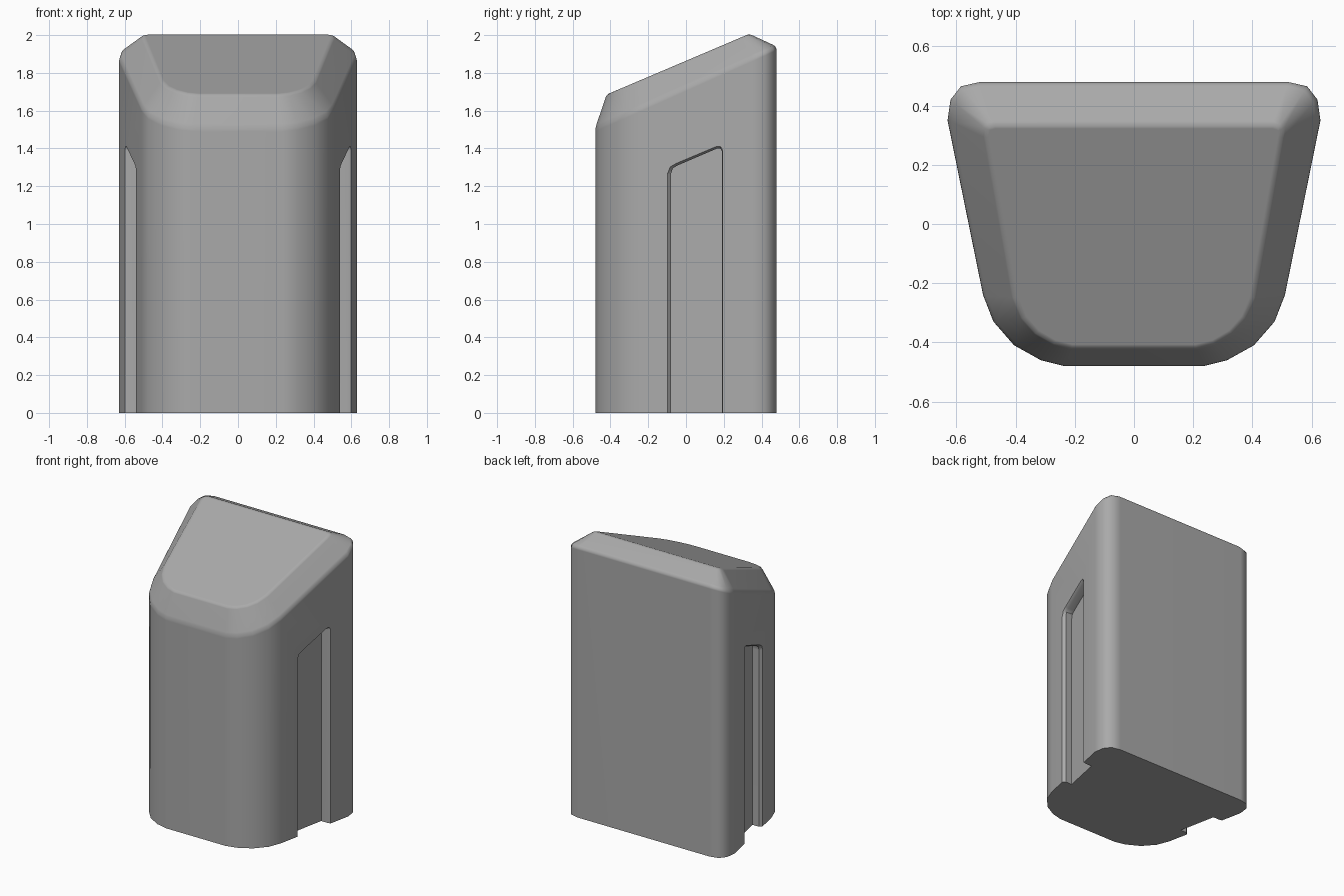
import bpy, bmesh, math

if "Cube" in bpy.data.objects:
    bpy.data.objects.remove(bpy.data.objects["Cube"], do_unlink=True)

grey = bpy.data.materials.new("mid grey")
grey.use_nodes = True
colour = (0.4, 0.4, 0.4, 1)
grey.diffuse_color = colour
grey.node_tree.nodes["Principled BSDF"].inputs["Base Color"].default_value = colour


def loft(name, rings, bevels=()):
    """Closed solid through matching rings; bevels = (ring index, width)."""
    bm = bmesh.new()
    loops = [[bm.verts.new(p) for p in ring] for ring in rings]
    n = len(loops[0])
    for low, high in zip(loops, loops[1:]):
        for i in range(n):
            j = (i + 1) % n
            bm.faces.new((low[i], low[j], high[j], high[i]))
    bm.faces.new(loops[0][::-1])
    bm.faces.new(loops[-1])
    edges = {k: [bm.edges.get((loops[k][i], loops[k][(i + 1) % n]))
                 for i in range(n)] for k, _ in bevels}
    for k, width in bevels:
        bmesh.ops.bevel(bm, geom=edges[k], offset=width, segments=3,
                        profile=0.5, affect='EDGES', clamp_overlap=True)
    bmesh.ops.recalc_face_normals(bm, faces=bm.faces)
    mesh = bpy.data.meshes.new(name)
    bm.to_mesh(mesh)
    bm.free()
    mesh.materials.append(grey)
    ob = bpy.data.objects.new(name, mesh)
    bpy.context.collection.objects.link(ob)
    return ob


def mirrored(half):
    return half + [(-x, y) for x, y in reversed(half)]


def rim_z(y):
    return 1.725 + 0.448 * y


def cap_z(y):
    return 1.864 + 0.425 * y


# Tapered footprint and the smaller sloping top panel, back to front
outer = mirrored([(.52, .48), (.585, .465), (.62, .42), (.63, .35), (.51, -.24),
                  (.475, -.33), (.405, -.41), (.315, -.46), (.235, -.48)])
inner = mirrored([(.47, .335), (.49, .33), (.5, .32), (.5, .29), (.405, -.25),
                  (.375, -.32), (.33, -.37), (.27, -.405), (.21, -.42)])
body = loft("body",
            [[(x, y, 0) for x, y in outer],
             [(x, y, rim_z(y)) for x, y in outer],
             [(x, y, cap_z(y)) for x, y in inner]],
            bevels=((1, 0.02), (2, 0.014)))

# Side grooves, running down to the base, with slightly flared mouths
groove = [(-.08, -.1), (.19, -.1), (.19, 1.385), (.182, 1.4), (.165, 1.4),
          (-.045, 1.31), (-.07, 1.295), (-.08, 1.265)]
flare = [(-.1, -.1), (.195, -.1), (.195, 1.39), (.184, 1.41), (.162, 1.412),
         (-.052, 1.322), (-.085, 1.303), (-.1, 1.265)]


def wall_x(y):
    return 0.5588 + 0.2034 * y


for side in (1, -1):
    layers = [(groove, -.07), (groove, -.02), (flare, .002), (flare, .1)]
    cutter = loft("groove_cutter",
                  [[(side * (wall_x(y) + d), y, z) for y, z in prof]
                   for prof, d in layers])
    cutter.hide_render = True
    cut = body.modifiers.new("groove", 'BOOLEAN')
    cut.operation = 'DIFFERENCE'
    cut.solver = 'EXACT'
    cut.object = cutter
    bpy.context.view_layer.objects.active = body
    bpy.ops.object.modifier_apply(modifier=cut.name)
    bpy.data.objects.remove(cutter, do_unlink=True)

# Soft shading over the rounded edges
bpy.ops.object.select_all(action='DESELECT')
body.select_set(True)
bpy.context.view_layer.objects.active = body
bpy.ops.object.shade_smooth_by_angle(angle=math.radians(40))
body.modifiers.new("even_shading", 'WEIGHTED_NORMAL').keep_sharp = True
